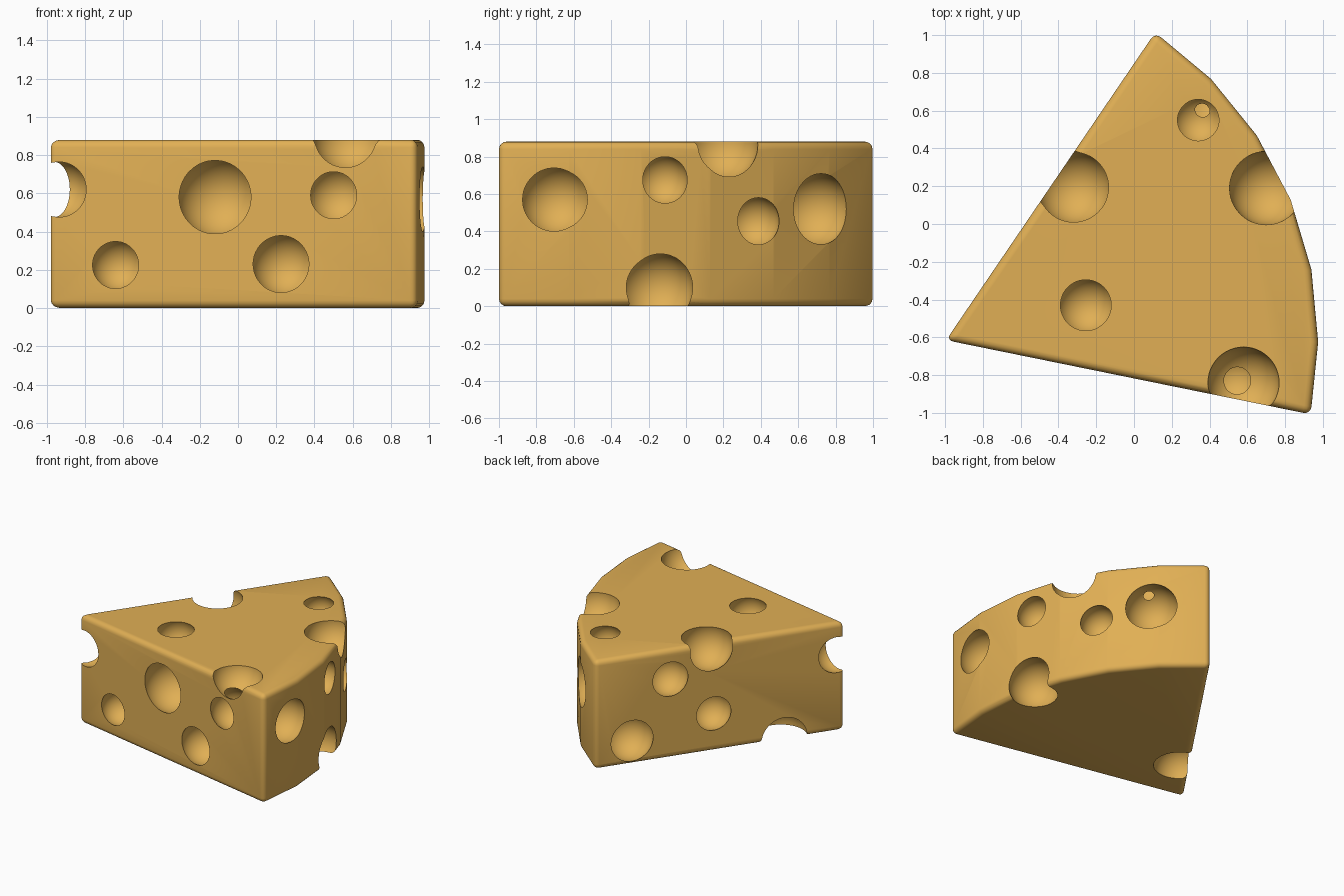
import bpy, bmesh
from math import radians, sin, cos, sqrt

if "Cube" in bpy.data.objects:
    bpy.data.objects.remove(bpy.data.objects["Cube"])

APEX = (-0.995, -0.615)
RADIUS, HEIGHT = 1.97, 0.88
A0, A1, STEPS = -11.5, 55.8, 6


def polar(angle, dist):
    a = radians(angle)
    return APEX[0] + dist * cos(a), APEX[1] + dist * sin(a)


# wedge body: extruded sector with rounded sharp edges
bm = bmesh.new()
outline = [APEX] + [polar(A0 + (A1 - A0) * i / STEPS, RADIUS) for i in range(STEPS + 1)]
base = bm.faces.new([bm.verts.new((x, y, 0)) for x, y in outline])
top = bmesh.ops.extrude_face_region(bm, geom=[base])
bmesh.ops.translate(bm, vec=(0, 0, HEIGHT),
                    verts=[v for v in top["geom"] if isinstance(v, bmesh.types.BMVert)])
bmesh.ops.recalc_face_normals(bm, faces=bm.faces)
mesh = bpy.data.meshes.new("cheese_wedge")
bm.to_mesh(mesh)
bm.free()
cheese = bpy.data.objects.new("cheese_wedge", mesh)
bpy.context.collection.objects.link(cheese)

bevel = cheese.modifiers.new("rounded_edges", "BEVEL")
bevel.width, bevel.segments = 0.04, 4
bevel.limit_method, bevel.angle_limit = "ANGLE", radians(30)

holes = []  # (x, y, z, radius)


def wall_hole(foot, normal_angle, z, rim, depth=None):
    """Bubble sunk behind a wall, given the radius of its visible rim."""
    d = 0.5 * rim if depth is None else depth
    a = radians(normal_angle)
    holes.append((foot[0] - d * cos(a), foot[1] - d * sin(a), z, sqrt(rim * rim + d * d)))


# front wall bubbles: x, z, rim, depth
for x, z, rim, d in [(-0.12, 0.58, 0.192, None), (-0.64, 0.225, 0.123, None),
                     (0.225, 0.23, 0.149, None), (0.50, 0.59, 0.123, 0.10)]:
    wall_hole(polar(A0, (x - APEX[0]) / cos(radians(A0))), A0 - 90, z, rim, d)

# left wall bubbles: distance from tip, z, rim, depth
for t, z, rim, d in [(1.372, 0.64, 0.138, None), (1.031, 0.305, 0.135, None),
                     (1.673, 0.19, 0.165, None), (0.476, 0.0, 0.18, 0.075)]:
    wall_hole(polar(A1, t), A1 + 90, z, rim, d)

# rind bubbles: angle around the tip, z, rim, depth
for a, z, rim, d in [(-2.5, 0.57, 0.17, None), (14.8, 0.675, 0.124, None),
                     (30.8, 0.455, 0.126, None), (43.0, 0.52, 0.19, 0.06),
                     (14.0, 0.10, 0.18, 0.08)]:
    wall_hole(polar(a, 1.962), a, z, rim, d)

# bubbles opening on the top face, the top edges and the tip
holes += [(0.34, 0.55, 0.807, 0.132), (-0.255, -0.43, 0.812, 0.151),
          (0.58, -0.84, 0.90, 0.19), (0.70, 0.19, 0.867, 0.195),
          (-0.32, 0.195, 0.82, 0.195), (-0.927, -0.587, 0.62, 0.15)]

cutters = []
for x, y, z, r in holes:
    bpy.ops.mesh.primitive_uv_sphere_add(segments=48, ring_count=24, radius=r, location=(x, y, z))
    cutter = bpy.context.object
    cutter.name, cutter.hide_render = "hole_cutter", True
    cutters.append(cutter)
    cut = cheese.modifiers.new("hole", "BOOLEAN")
    cut.operation, cut.solver, cut.object = "DIFFERENCE", "EXACT", cutter

# bake the modifiers and drop the cutters
bpy.context.view_layer.update()
final = bpy.data.meshes.new_from_object(cheese.evaluated_get(bpy.context.evaluated_depsgraph_get()))
cheese.modifiers.clear()
cheese.data = final
for c in cutters:
    bpy.data.objects.remove(c, do_unlink=True)

# cheese colour and smooth shading with crisp rims
mat = bpy.data.materials.new("cheese")
mat.diffuse_color = (0.75, 0.43, 0.09, 1)
mat.use_nodes = True
mat.node_tree.nodes["Principled BSDF"].inputs["Base Color"].default_value = mat.diffuse_color
final.materials.clear()
final.materials.append(mat)
for p in final.polygons:
    p.material_index = 0
bpy.ops.object.select_all(action="DESELECT")
cheese.select_set(True)
bpy.context.view_layer.objects.active = cheese
bpy.ops.object.shade_smooth_by_angle(angle=radians(30))
